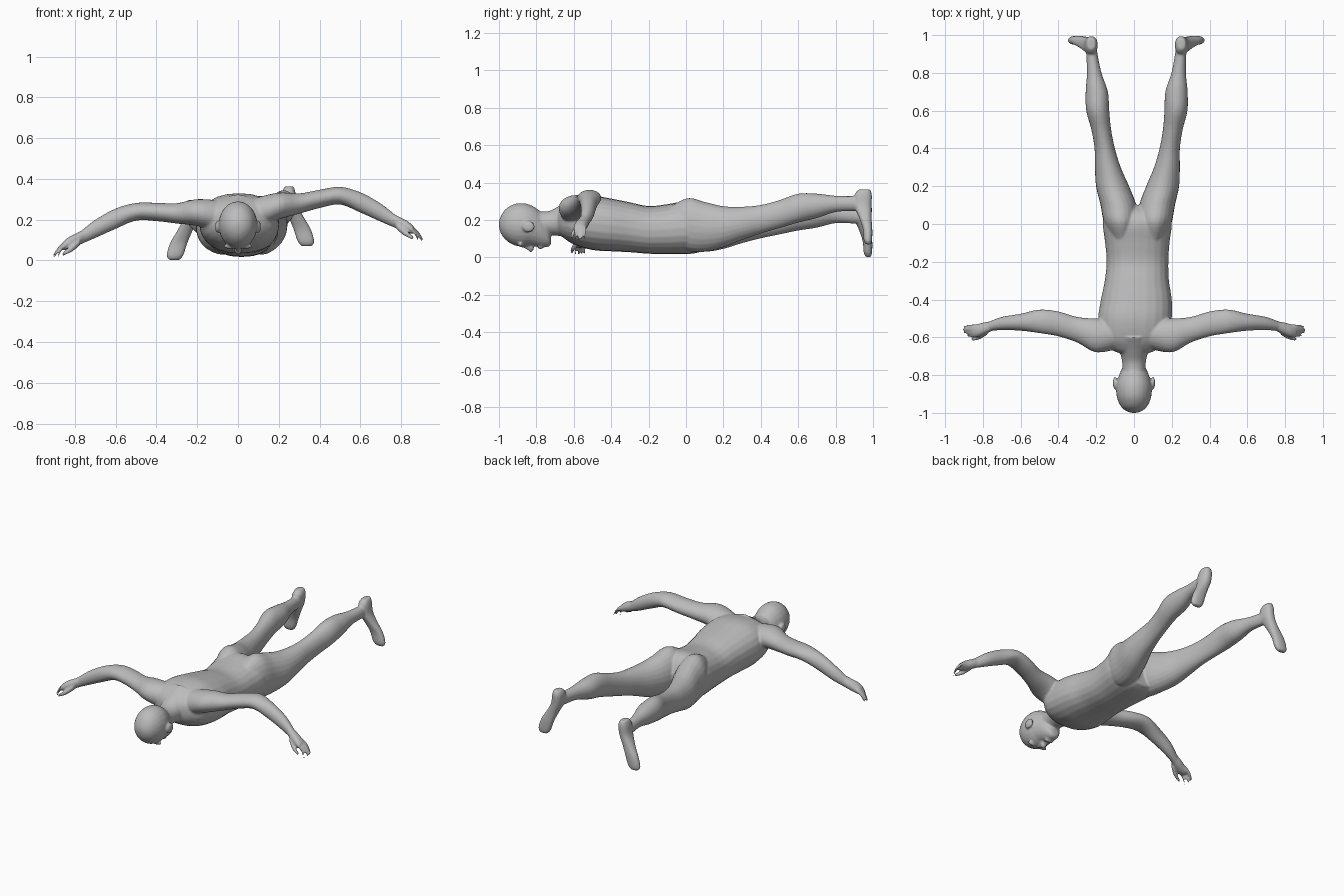
import bpy, bmesh, math
from mathutils import Vector

cube = bpy.data.objects.get("Cube")
if cube:
    bpy.data.objects.remove(cube, do_unlink=True)

skin = bpy.data.materials.new("plain grey")
skin.use_nodes = True
grey = (0.5, 0.5, 0.5, 1)
skin.diffuse_color = grey
skin.node_tree.nodes["Principled BSDF"].inputs["Base Color"].default_value = grey

SEGMENTS, STEPS = 24, 4
parts = []


def spline(a, b, c, d, t):
    """Smooth curve through b and c."""
    return b + t * (c - a + t * (2 * a - 5 * b + 4 * c - d + t * (3 * (b - c) + d - a))) / 2


def refine(rows):
    padded = [rows[0]] + rows + [rows[-1]]
    for i in range(len(rows) - 1):
        for k in range(STEPS):
            yield [spline(*vals, k / STEPS) for vals in zip(*padded[i:i + 4])]
    yield rows[-1]


def loft(name, axis, rows, power=1.0, place=None):
    """Oval rings along an axis; each row is station, low, high, low, high."""
    bm = bmesh.new()
    rings = []
    for s, a0, a1, b0, b1 in refine(rows):
        ring = []
        for k in range(SEGMENTS):
            ang = math.tau * k / SEGMENTS
            c, d = (math.copysign(abs(f) ** power, f) for f in (math.cos(ang), math.sin(ang)))
            a = (a0 + a1 + (a1 - a0) * c) / 2
            b = (b0 + b1 + (b1 - b0) * d) / 2
            p = Vector({"x": (s, a, b), "y": (a, s, b), "z": (a, b, s)}[axis])
            ring.append(bm.verts.new(place(p) if place else p))
        rings.append(ring)
    for r, q in zip(rings, rings[1:]):
        for k in range(SEGMENTS):
            n = (k + 1) % SEGMENTS
            bm.faces.new((r[k], r[n], q[n], q[k]))
    bm.faces.new(rings[0])
    bm.faces.new(rings[-1])
    bmesh.ops.recalc_face_normals(bm, faces=bm.faces)
    mesh = bpy.data.meshes.new(name)
    bm.to_mesh(mesh)
    bm.free()
    obj = bpy.data.objects.new(name, mesh)
    bpy.context.collection.objects.link(obj)
    mesh.materials.append(skin)
    parts.append(obj)


def bead(name, centre, size):
    """Small rounded lump lofted along y."""
    x, y, z = centre
    w, l, h = size
    rows = []
    for k in range(7):
        t = -0.98 + 1.96 * k / 6
        f = math.sqrt(1 - t * t)
        rows.append((y + l * t, x - w * f, x + w * f, z - h * f, z + h * f))
    loft(name, "y", rows)


# Trunk, chest and belly downwards
loft("torso", "y", [
    (-.69, -.06, .06, .15, .25), (-.66, -.13, .13, .11, .28), (-.6, -.18, .185, .07, .315),
    (-.5, -.19, .2, .04, .33), (-.4, -.175, .2, .033, .315), (-.3, -.155, .185, .028, .295),
    (-.2, -.145, .182, .02, .275), (-.1, -.153, .188, .018, .285), (0, -.165, .2, .018, .3),
    (.06, -.15, .18, .025, .27), (.1, -.07, .11, .04, .2)], power=.88)

# Neck and head, crown towards the front
loft("neck", "y", [
    (-.82, -.06, .06, .12, .25), (-.74, -.062, .062, .12, .247),
    (-.68, -.075, .075, .115, .275), (-.6, -.11, .11, .1, .325)])
loft("head", "y", [
    (-1, -.012, .012, .165, .19), (-.99, -.042, .042, .13, .22), (-.965, -.07, .07, .095, .258),
    (-.92, -.09, .09, .066, .285), (-.87, -.095, .095, .058, .29), (-.83, -.088, .088, .062, .28),
    (-.79, -.075, .075, .057, .255), (-.76, -.062, .062, .054, .22),
    (-.735, -.045, .045, .058, .16), (-.722, -.022, .022, .068, .11)])

# Face details
loft("nose", "y", [
    (-.89, -.01, .01, .058, .09), (-.85, -.012, .012, .042, .09),
    (-.83, -.02, .02, .028, .09), (-.815, -.018, .018, .038, .09)])
bead("lips", (0, -.778, .056), (.03, .014, .012))
for side in (-1, 1):
    bead("brow", (side * .035, -.885, .07), (.035, .012, .013))
    bead("ear", (side * .1, -.842, .165), (.012, .034, .03))


def arm_place(side):
    # The left arm is held higher than the right
    return lambda p: Vector((side * p.x, p.y, p.z + side * min(.04, .08 * p.x)))


def leg_place(side):
    # The left leg is raised and the hips sit a little off centre
    def place(p):
        ramp = min(max((p.y - .1) / .8, 0), 1)
        return Vector((side * p.x + .02 - .008 * ramp, p.y, p.z + side * .034 * ramp))
    return place


for side, label in ((1, "left"), (-1, "right")):
    place = arm_place(side)
    loft(label + "_arm", "x", [
        (.08, -.66, -.5, .14, .3), (.2, -.68, -.5, .185, .317), (.3, -.628, -.492, .205, .305),
        (.4, -.595, -.463, .225, .315), (.5, -.578, -.453, .235, .322),
        (.6, -.565, -.475, .195, .295), (.7, -.562, -.492, .15, .24),
        (.77, -.567, -.518, .12, .185)], place=place)
    loft(label + "_palm", "x", [
        (.75, -.565, -.515, .13, .195), (.79, -.585, -.52, .11, .175),
        (.83, -.6, -.53, .095, .155), (.86, -.6, -.534, .09, .13)], place=place)
    # Four drooping fingers and a thumb on the head side
    for k in range(4):
        y, r = -.592 + .017 * k, .009
        reach = (.89, .905, .91, .9)[k]
        rows = []
        for t in (0, .4, .75, 1):
            x, z = .84 + (reach - .84) * t, .122 - .06 * t * t - .006 * (3 - k) * t
            f = r * (1 - .4 * t * t)
            rows.append((x, y - f, y + f, z - f * 1.3, z + f * 1.3))
        loft(label + "_finger", "x", rows, place=place)
    loft(label + "_thumb", "x", [
        (.775, -.585, -.555, .115, .15), (.81, -.607, -.582, .085, .118),
        (.84, -.617, -.597, .07, .095), (.862, -.618, -.604, .06, .078)], place=place)

    place = leg_place(side)
    loft(label + "_leg", "y", [
        (-.08, .03, .14, .08, .275), (.01, .004, .18, .035, .318), (.1, .008, .197, .03, .297),
        (.2, .045, .22, .05, .27), (.3, .088, .225, .085, .263), (.4, .118, .226, .115, .268),
        (.5, .137, .242, .14, .29), (.6, .146, .268, .165, .32), (.7, .152, .27, .185, .316),
        (.8, .185, .262, .213, .3), (.9, .205, .265, .215, .295),
        (.95, .21, .265, .215, .3)], place=place)
    loft(label + "_foot", "z", [
        (.036, .3, .35, .962, .988), (.06, .28, .362, .95, .995), (.12, .26, .345, .945, .996),
        (.18, .235, .31, .925, .992), (.24, .21, .28, .9, .992),
        (.3, .205, .27, .9, .994), (.33, .218, .26, .925, .985)], power=.85, place=place)

# Fuse the parts into one smooth skin
bpy.ops.object.select_all(action="DESELECT")
for obj in parts:
    obj.select_set(True)
bpy.context.view_layer.objects.active = parts[0]
bpy.ops.object.join()
body = bpy.context.object
body.name = "body"
fuse = body.modifiers.new("fuse", "REMESH")
fuse.mode = "VOXEL"
fuse.voxel_size = .006
fuse.use_smooth_shade = True
relax = body.modifiers.new("relax", "SMOOTH")
relax.factor = .5
relax.iterations = 5
